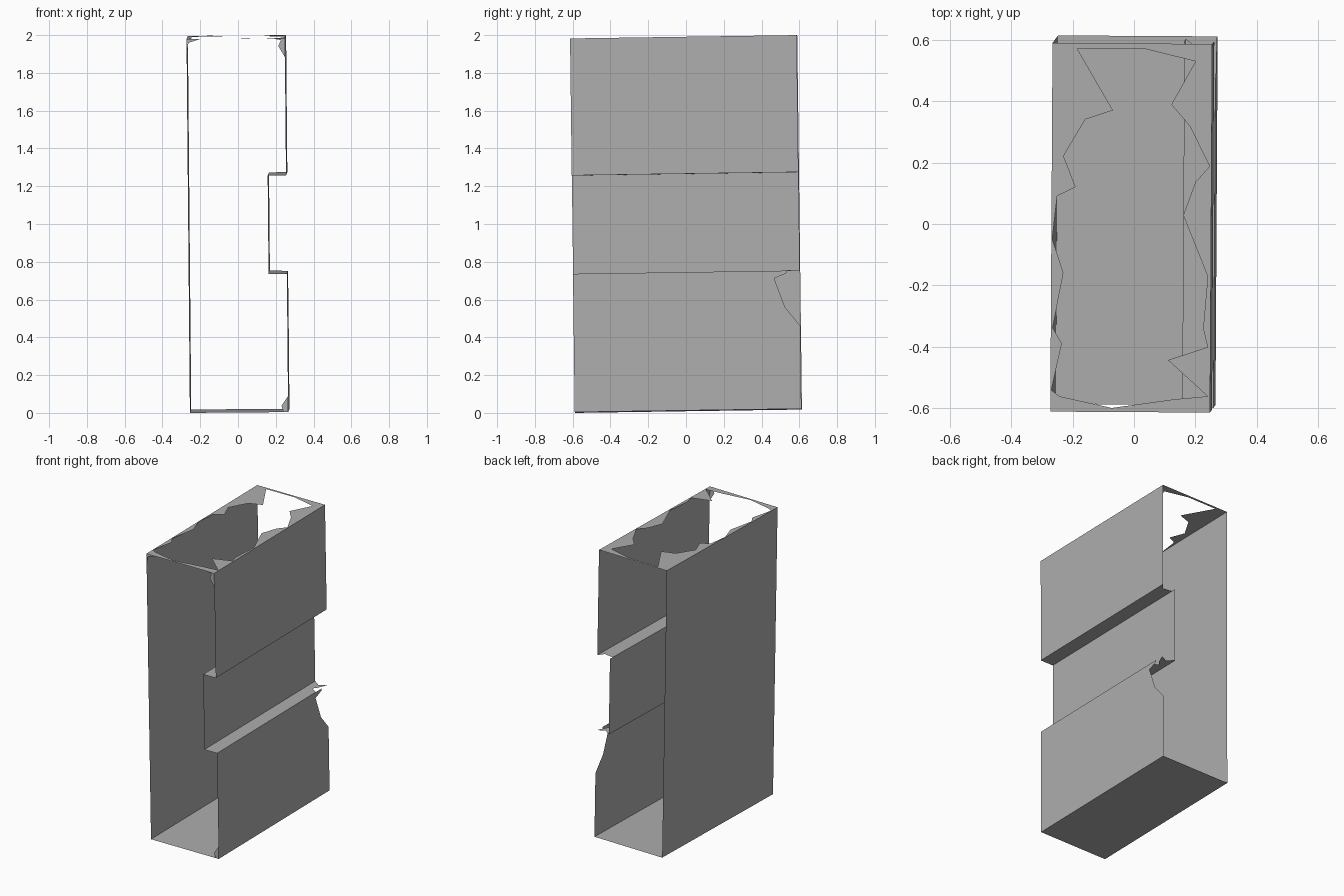
import bpy, bmesh
from mathutils import Matrix, Vector

if "Cube" in bpy.data.objects:
    bpy.data.objects.remove(bpy.data.objects["Cube"])

W, D = 0.26, 0.6                        # half width, half depth
RX = 0.163                              # recessed wall x
Z0, Z1, Z2, Z3 = 0.011, 0.743, 1.264, 1.989

# Slight overall lean of the scanned-looking shell
LEAN = Matrix(((1, 0.006, -0.009, 0.009),
               (-0.006, 1, -0.0125, 0.0125),
               (0.008, 0.0148, 1, 0),
               (0, 0, 0, 1)))

# Mid-grey surface
grey = bpy.data.materials.new("mid_grey")
grey.diffuse_color = (0.42, 0.42, 0.42, 1)
grey.use_nodes = True
grey.node_tree.nodes["Principled BSDF"].inputs["Base Color"].default_value = grey.diffuse_color


def panel(name, loops, place):
    """Flat sheet from an outline plus optional holes; place maps 2D to 3D."""
    bm = bmesh.new()
    edges = []
    for loop in loops:
        vs = [bm.verts.new(LEAN @ Vector(place(*p))) for p in loop]
        edges += [bm.edges.new((vs[i - 1], vs[i])) for i in range(len(vs))]
    bmesh.ops.triangle_fill(bm, edges=edges, use_beauty=True)
    bmesh.ops.dissolve_limit(bm, angle_limit=0.01, verts=bm.verts, edges=bm.edges)
    me = bpy.data.meshes.new(name)
    bm.to_mesh(me)
    bm.free()
    me.materials.append(grey)
    ob = bpy.data.objects.new(name, me)
    bpy.context.collection.objects.link(ob)
    return ob


def at_x(x): return lambda a, b: (x, a, b)
def at_y(y): return lambda a, b: (a, y, b)
def at_z(z): return lambda a, b: (a, b, z)
def rect(a0, a1, b0, b1): return [(a0, b0), (a1, b0), (a1, b1), (a0, b1)]


# Long walls, floor and recess
panel("left_wall", [rect(-D, D, Z0, Z3)], at_x(-W))
panel("floor", [rect(-W, W, -D, D)], at_z(Z0))
panel("upper_right_wall", [rect(-D, D, Z2, Z3)], at_x(W))
panel("recess_wall", [rect(-D, D, Z1, Z2)], at_x(RX))

# Lower right wall with its torn back corner
panel("lower_right_wall", [[(-D, Z0), (D, Z0), (D, 0.45), (0.52, 0.55),
                            (0.465, 0.703), (0.53, 0.73), (0.53, Z1), (-D, Z1)]], at_x(W))

# Ledges above and below the recess
panel("lower_ledge", [[(RX, -D), (W, -D), (W, 0.47), (0.21, 0.5), (0.235, 0.53),
                       (W, 0.59), (0.21, 0.565), (RX, D)]], at_z(Z1))
panel("upper_ledge", [[(RX, -D), (W, -D), (W, D), (0.23, 0.56), (RX, 0.57)]], at_z(Z2))

# Ragged rim left around the open top
hole = [(-0.18, 0.583), (0.04, 0.583), (0.206, 0.543), (0.128, 0.402), (0.188, 0.333),
        (0.254, 0.202), (0.208, 0.15), (0.169, 0.042), (0.25, -0.157), (0.236, -0.327),
        (0.251, -0.387), (0.122, -0.43), (0.252, -0.547), (0.14, -0.558), (-0.06, -0.587),
        (-0.23, -0.55), (-0.257, -0.53), (-0.224, -0.378), (-0.254, -0.327),
        (-0.22, -0.148), (-0.257, -0.038), (-0.242, 0.102), (-0.182, 0.132),
        (-0.222, 0.232), (-0.152, 0.352), (-0.062, 0.382)]
panel("torn_top_rim", [rect(-W, W, -D, D), hole], at_z(Z3))

# Small scraps clinging to the corners of the open ends
panel("front_bottom_scrap", [[(W, Z0), (W, 0.095), (0.225, 0.045), (0.235, Z0)]], at_y(-D))
panel("front_top_right_scrap", [[(W, Z3), (W, 1.89), (0.225, 1.95), (0.24, 1.98), (0.2, Z3)]], at_y(-D))
panel("front_top_left_scrap", [[(-W, Z3), (-W, 1.91), (-0.25, 1.97), (-0.19, Z3)]], at_y(-D))
